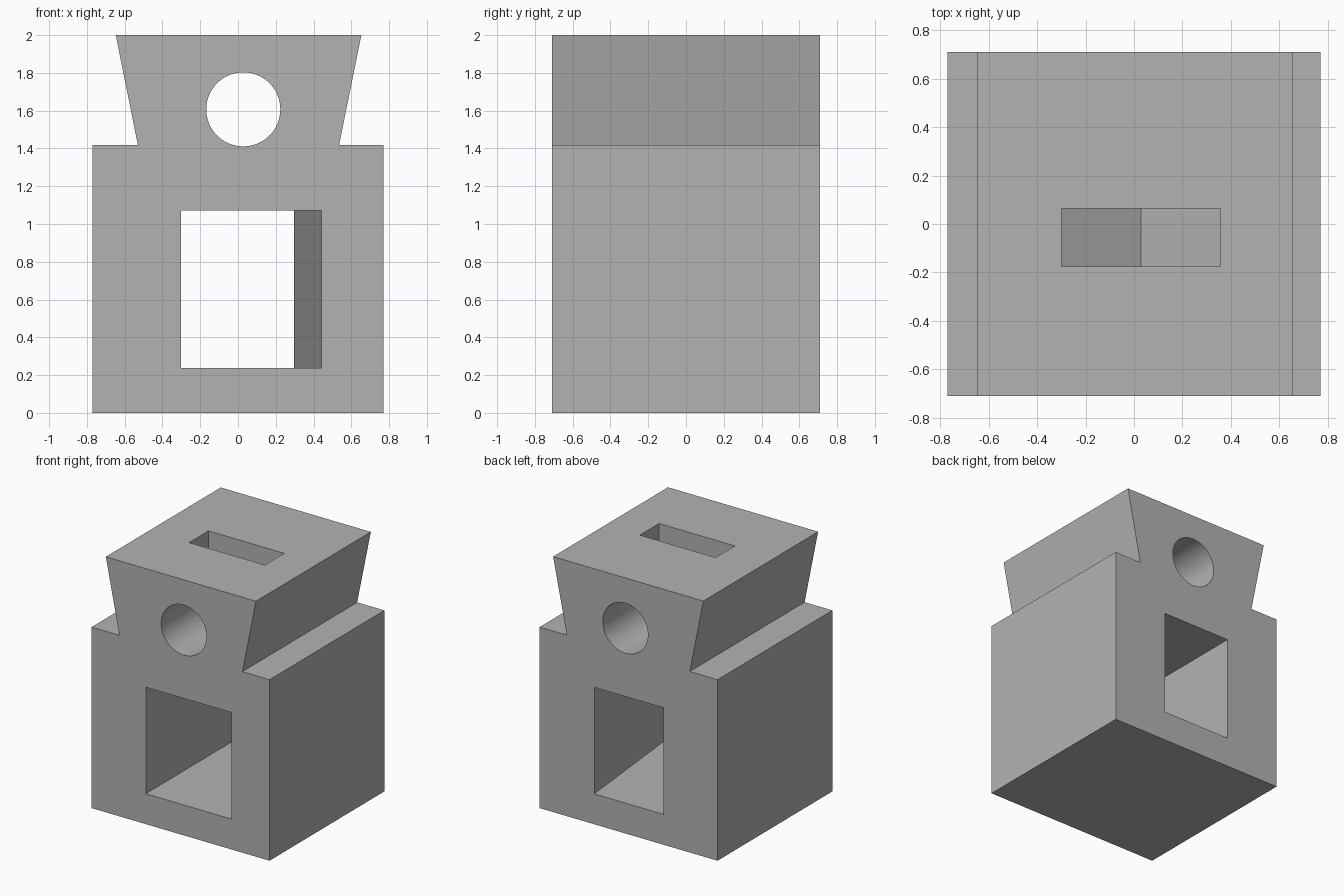
import bpy, bmesh
from math import radians, cos, sin, pi, sqrt

if "Cube" in bpy.data.objects:
    bpy.data.objects.remove(bpy.data.objects["Cube"], do_unlink=True)

grey = bpy.data.materials.new("plain grey")
grey.use_nodes = True
grey.diffuse_color = (0.45, 0.45, 0.45, 1)
grey.node_tree.nodes["Principled BSDF"].inputs["Base Color"].default_value = grey.diffuse_color


def prism(name, profile, start, end):
    """Extrude a closed profile, a list of 3D points, from offset start to end."""
    bm = bmesh.new()
    face = bm.faces.new([bm.verts.new([p + s for p, s in zip(pt, start)]) for pt in profile])
    move = [e - s for e, s in zip(end, start)]
    out = bmesh.ops.extrude_face_region(bm, geom=[face], use_keep_orig=True)
    bmesh.ops.translate(bm, vec=move, verts=[v for v in out["geom"] if isinstance(v, bmesh.types.BMVert)])
    bmesh.ops.recalc_face_normals(bm, faces=bm.faces)
    mesh = bpy.data.meshes.new(name)
    bm.to_mesh(mesh)
    bm.free()
    mesh.materials.append(grey)
    obj = bpy.data.objects.new(name, mesh)
    bpy.context.collection.objects.link(obj)
    return obj


def along_y(name, outline, y0, y1):
    return prism(name, [(x, 0, z) for x, z in outline], (0, y0, 0), (0, y1, 0))


half_depth = 0.71
axis_x, axis_z = 0.028, 1.607

# Block with a flared dovetail on top
block = along_y("block", [(-0.77, 0), (0.77, 0), (0.77, 1.417), (0.535, 1.417),
                          (0.653, 2), (-0.647, 2), (-0.53, 1.417), (-0.77, 1.417)],
                -half_depth, half_depth)

# Round bolt hole
hole = along_y("bolt_hole_cutter",
               [(axis_x + 0.196 * cos(2 * pi * i / 64), axis_z + 0.196 * sin(2 * pi * i / 64))
                for i in range(64)], -1, 1)

# Nut slot: lower half of a hexagon, open to the top
w = 0.328
low, tip = axis_z - w / sqrt(3), axis_z - 2 * w / sqrt(3)
slot = along_y("nut_slot_cutter",
               [(axis_x - w, 2.2), (axis_x - w, low), (axis_x, tip),
                (axis_x + w, low), (axis_x + w, 2.2)], -0.176, 0.063)

# Rectangular window, narrowing towards the back on one side
front_x, back_x = 0.441, 0.297
over = 0.1
slope = (front_x - back_x) / (2 * half_depth)
y = half_depth + over
window = prism("window_cutter",
               [(-0.301, -y, 0), (front_x + slope * over, -y, 0),
                (back_x - slope * over, y, 0), (-0.301, y, 0)],
               (0, 0, 0.238), (0, 0, 1.072))

# Cut the openings
bpy.context.view_layer.objects.active = block
for cutter in (hole, slot, window):
    cutter.hide_render = True
    mod = block.modifiers.new(cutter.name, 'BOOLEAN')
    mod.operation = 'DIFFERENCE'
    mod.solver = 'EXACT'
    mod.object = cutter
    bpy.ops.object.modifier_apply(modifier=mod.name)
    bpy.data.objects.remove(cutter, do_unlink=True)

bpy.ops.object.select_all(action='DESELECT')
block.select_set(True)
bpy.ops.object.shade_smooth_by_angle(angle=radians(20))
